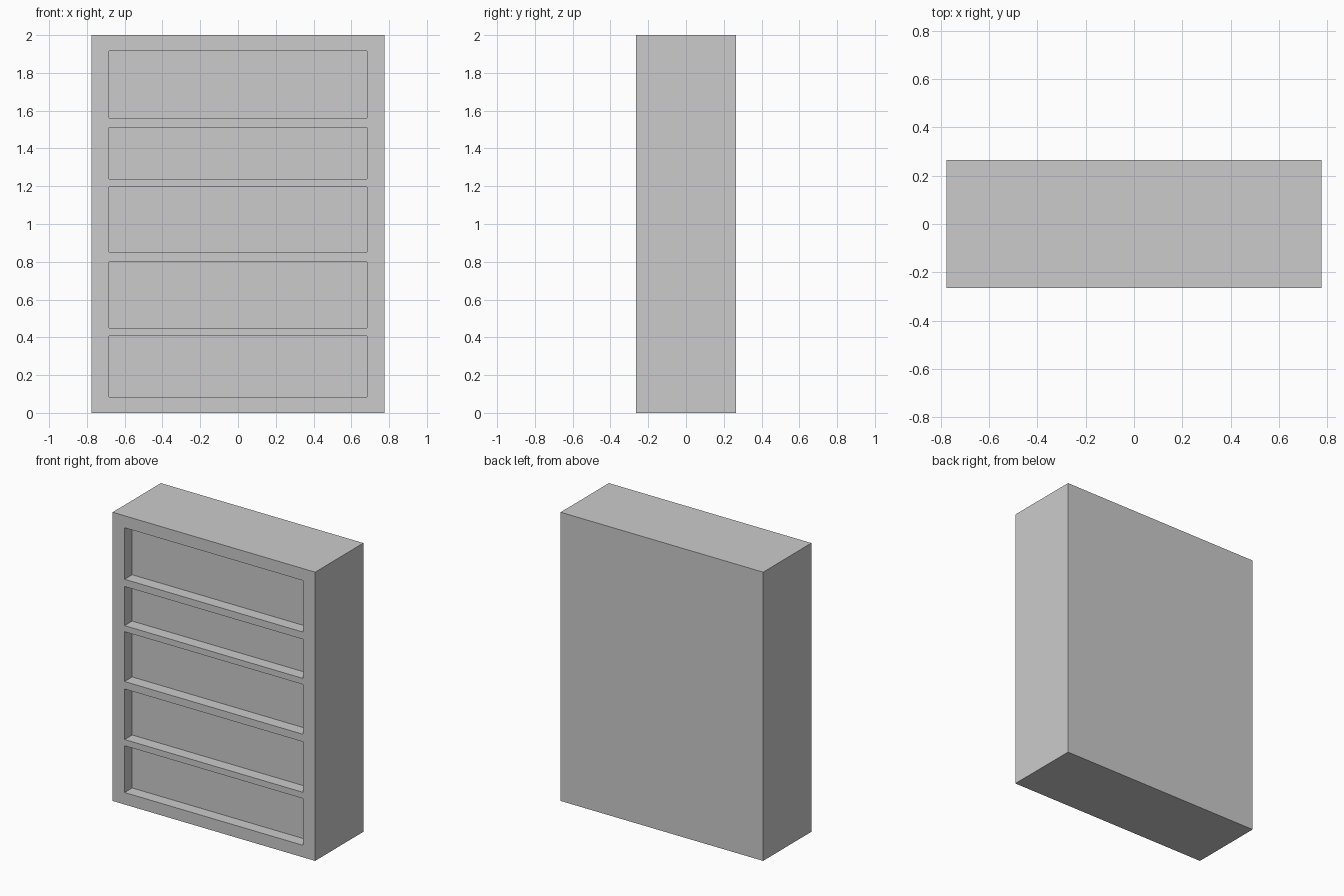
import bpy

if "Cube" in bpy.data.objects:
    bpy.data.objects.remove(bpy.data.objects["Cube"])

WIDTH, DEPTH, HEIGHT = 1.552, 0.528, 2.0
OPENING_HALF_WIDTH = 0.684
RECESS = 0.083
# Bottom and top height of each shelf opening
OPENINGS = [(0.083, 0.407), (0.45, 0.80), (0.852, 1.197), (1.239, 1.51), (1.56, 1.917)]


def box(name, lo, hi):
    center = [(a + b) / 2 for a, b in zip(lo, hi)]
    bpy.ops.mesh.primitive_cube_add(size=1, location=center)
    ob = bpy.context.object
    ob.name = name
    ob.scale = [b - a for a, b in zip(lo, hi)]
    bpy.ops.object.transform_apply(location=True, rotation=False, scale=True)
    return ob


# Solid cabinet body
cabinet = box("shelf_cabinet", (-WIDTH / 2, -DEPTH / 2, 0), (WIDTH / 2, DEPTH / 2, HEIGHT))

# Shallow shelf recesses cut into the front
for z0, z1 in OPENINGS:
    cutter = box("recess_cutter",
                 (-OPENING_HALF_WIDTH, -DEPTH / 2 - 0.1, z0),
                 (OPENING_HALF_WIDTH, -DEPTH / 2 + RECESS, z1))
    cutter.hide_render = True
    mod = cabinet.modifiers.new("recess", 'BOOLEAN')
    mod.operation = 'DIFFERENCE'
    mod.solver = 'EXACT'
    mod.object = cutter
    bpy.context.view_layer.objects.active = cabinet
    bpy.ops.object.modifier_apply(modifier=mod.name)
    bpy.data.objects.remove(cutter)
